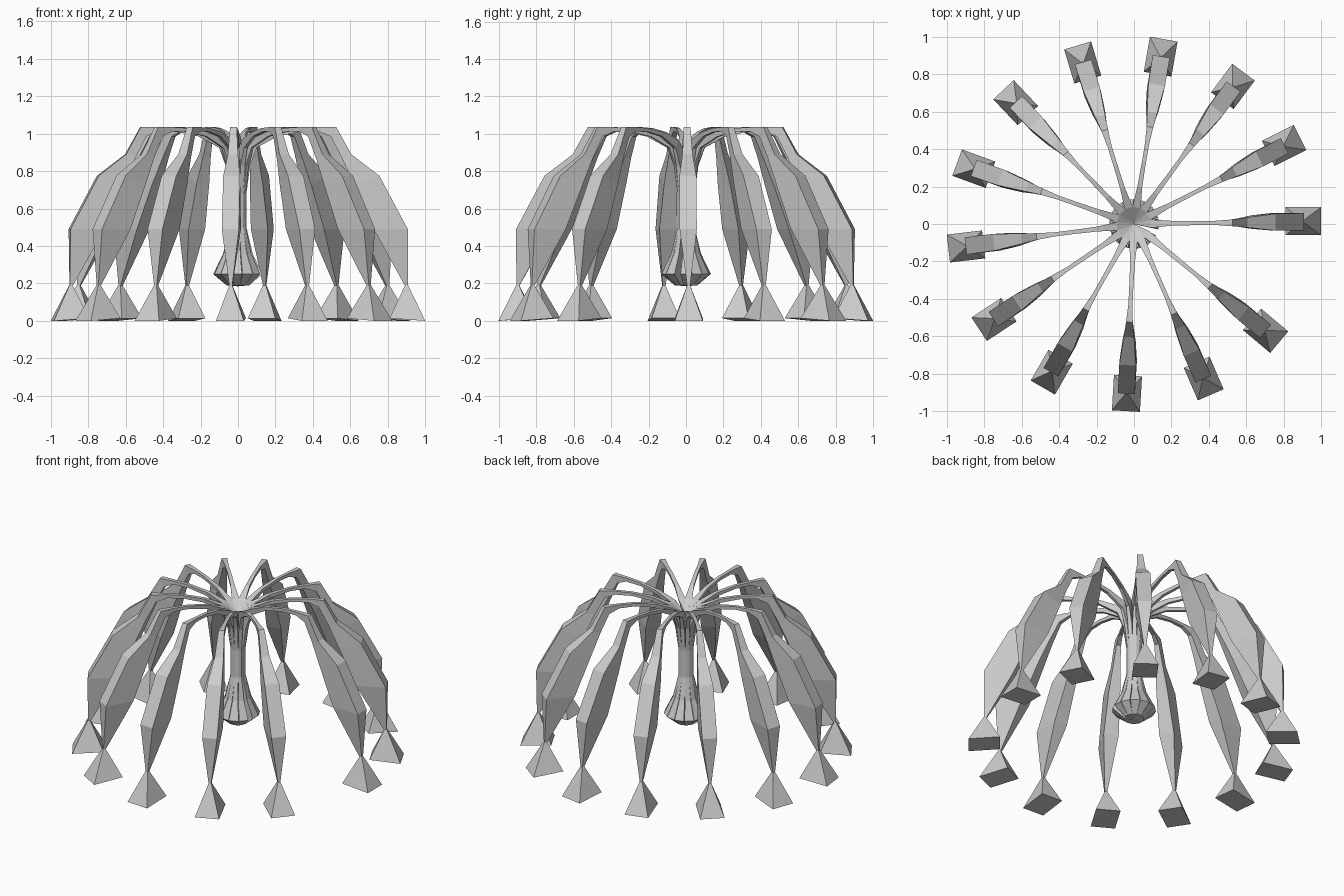
import bpy, bmesh, math

COUNT = 13
STEP = math.radians(360 / 13.5)


def loft(name, sections, angle):
    """Loft four-sided sections (A edge, B edge, half widths, sideways shift) around the axis."""
    bm = bmesh.new()
    rings = []
    for ra, za, wa, rb, zb, wb, c in sections:
        rings.append([bm.verts.new(p) for p in (
            (ra, c - wa, za), (ra, c + wa, za), (rb, c + wb, zb), (rb, c - wb, zb))])
    for a, b in zip(rings, rings[1:]):
        for i in range(4):
            j = (i + 1) % 4
            bm.faces.new((a[i], a[j], b[j], b[i]))
    bm.faces.new(rings[0][::-1])
    bm.faces.new(rings[-1])
    bmesh.ops.recalc_face_normals(bm, faces=bm.faces)
    mesh = bpy.data.meshes.new(name)
    bm.to_mesh(mesh)
    bm.free()
    obj = bpy.data.objects.new(name, mesh)
    obj.rotation_euler.z = angle
    bpy.context.collection.objects.link(obj)
    return obj


# central stalk strand: flared bulb, waist and upper funnel, then the arching arm
strand = [
    (.004, .185, .001, .06, .19, .014, 0),
    (.004, .24, .001, .13, .25, .029, 0),
    (.004, .36, .001, .078, .36, .017, 0),
    (.004, .50, .001, .045, .50, .011, 0),
    (.004, .68, .001, .045, .68, .011, 0),
    (.004, .90, .001, .065, .83, .013, 0),
    (.09, .965, .022, .10, .925, .010, .002),
    (.20, 1.008, .013, .21, .985, .010, .004),
    (.33, 1.03, .011, .33, 1.01, .010, .005),
    (.43, 1.035, .011, .43, 1.012, .011, .006),
]
# hanging leg: narrow knee, broad flat body, pinched ankle
leg = [
    (.43, 1.035, .011, .43, 1.012, .011, .006),
    (.525, 1.035, .018, .495, .985, .014, .006),
    (.605, .89, .027, .555, .87, .022, .008),
    (.755, .775, .045, .62, .73, .035, .010),
    (.907, .49, .046, .725, .49, .046, .012),
    (.907, .19, .008, .89, .19, .008, .014),
]
# pyramid foot
foot = [
    (.909, .19, .008, .892, .19, .008, .014),
    (1.0, 0, .075, .81, .014, .075, .015),
]

for i in range(COUNT):
    for name, sections in (("stalk_arm", strand), ("leg", leg), ("foot", foot)):
        loft(f"{name}_{i + 1}", sections, i * STEP)
